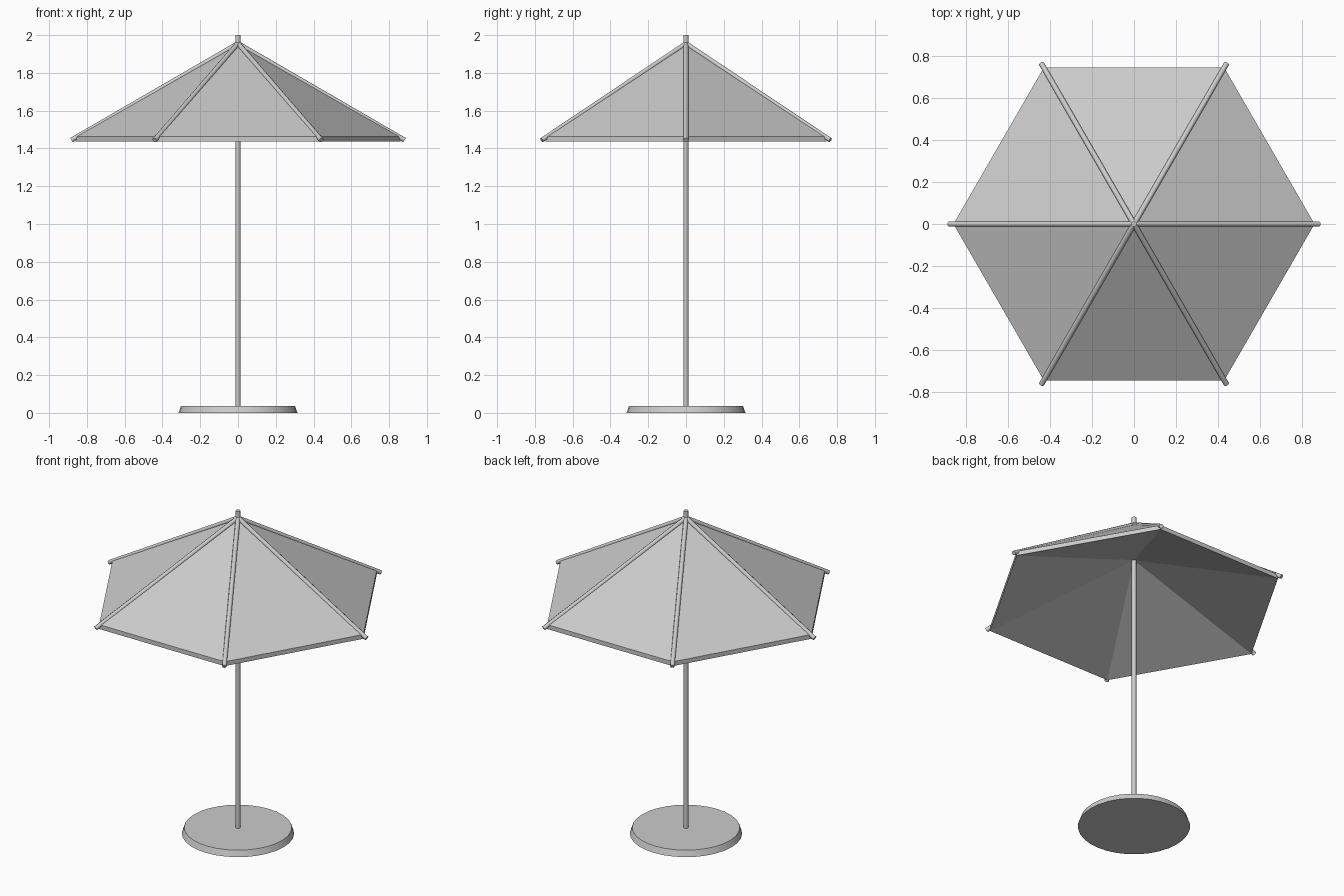
import bpy
import bmesh
from math import cos, sin, radians
from mathutils import Vector, Matrix

old = bpy.data.objects.get("Cube")
if old:
    bpy.data.objects.remove(old, do_unlink=True)

# One plain grey for every part
grey = bpy.data.materials.new("light_grey")
grey.use_nodes = True
grey.diffuse_color = (0.6, 0.6, 0.6, 1)
shader = next(n for n in grey.node_tree.nodes if n.type == 'BSDF_PRINCIPLED')
shader.inputs["Base Color"].default_value = (0.6, 0.6, 0.6, 1)
shader.inputs["Roughness"].default_value = 0.8


def finish(name, bm, smooth=False):
    """Turn a bmesh into a named object."""
    bmesh.ops.recalc_face_normals(bm, faces=bm.faces)
    mesh = bpy.data.meshes.new(name)
    bm.to_mesh(mesh)
    bm.free()
    mesh.materials.append(grey)
    obj = bpy.data.objects.new(name, mesh)
    bpy.context.collection.objects.link(obj)
    if smooth:
        bpy.ops.object.select_all(action='DESELECT')
        obj.select_set(True)
        bpy.context.view_layer.objects.active = obj
        bpy.ops.object.shade_smooth_by_angle(angle=radians(50))
    return obj


def rod(name, start, end, r1, r2, sides):
    """Round bar or disc running from start to end."""
    start, end = Vector(start), Vector(end)
    axis = end - start
    turn = axis.to_track_quat('Z', 'Y').to_matrix().to_4x4()
    bm = bmesh.new()
    bmesh.ops.create_cone(bm, cap_ends=True, segments=sides, radius1=r1, radius2=r2,
                          depth=axis.length,
                          matrix=Matrix.Translation((start + end) / 2) @ turn)
    return finish(name, bm, smooth=True)


# Base and pole
rod("base", (0, 0, 0), (0, 0, 0.037), 0.315, 0.302, 32)
rod("pole", (0, 0, 0.02), (0, 0, 2), 0.013, 0.013, 16)

# Six-sided canopy: steep top, short upright hem, shallower underside
SIDES = 6
RADIUS = 0.86
corners = [(cos(radians(60 * i)), sin(radians(60 * i))) for i in range(SIDES)]
bm = bmesh.new()
peak = bm.verts.new((0, 0, 1.952))
inner_peak = bm.verts.new((0, 0, 1.725))
upper = [bm.verts.new((x * RADIUS, y * RADIUS, 1.463)) for x, y in corners]
lower = [bm.verts.new((x * RADIUS, y * RADIUS, 1.436)) for x, y in corners]
for i in range(SIDES):
    j = (i + 1) % SIDES
    bm.faces.new((peak, upper[i], upper[j]))
    bm.faces.new((upper[i], lower[i], lower[j], upper[j]))
    bm.faces.new((inner_peak, lower[j], lower[i]))
finish("canopy", bm)

# Ribs along the canopy ridges, ending just past the corners
for i, (x, y) in enumerate(corners):
    rod(f"rib_{i + 1}", (0, 0, 1.955), (x * 0.882, y * 0.882, 1.444), 0.013, 0.013, 8)
